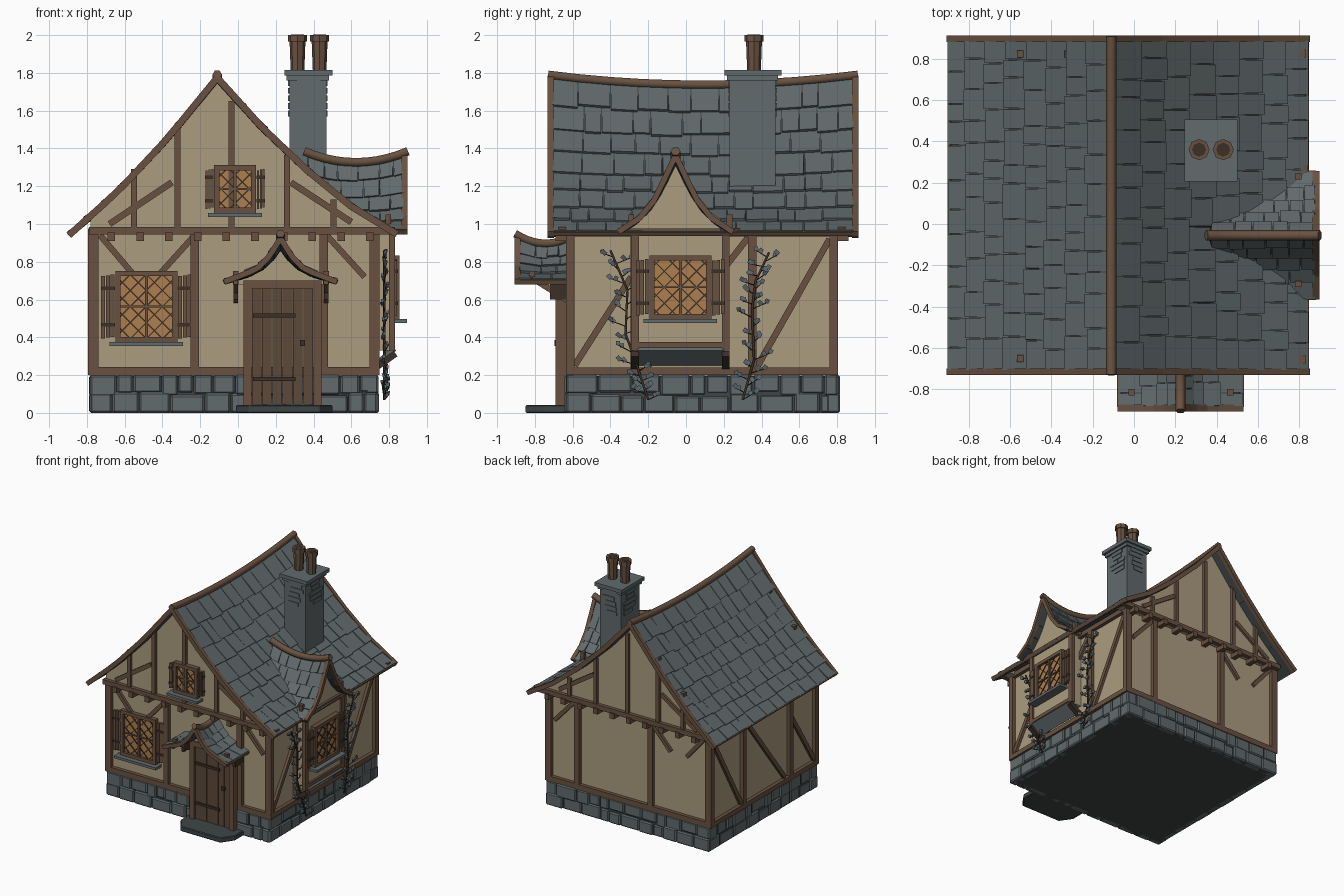
import bpy, bmesh, math, random
from mathutils import Vector, Matrix

random.seed(4)
rnd = random.uniform
if "Cube" in bpy.data.objects:
    bpy.data.objects.remove(bpy.data.objects["Cube"])


def material(name, *rgb):
    m = bpy.data.materials.new(name)
    m.use_nodes = True
    m.diffuse_color = (*rgb, 1)
    m.node_tree.nodes["Principled BSDF"].inputs["Base Color"].default_value = (*rgb, 1)
    return m


SLATE = material("slate", .12, .145, .15)
DARK = material("dark_slate", .05, .06, .062)
CREAM = material("plaster", .41, .335, .215)
WOOD = material("timber", .14, .083, .052)
DOORWOOD = material("door_wood", .11, .065, .042)
IRON = material("dark_wood", .045, .03, .022)
AMBER = material("amber_glass", .42, .21, .075)
LEAF = material("leaf", .1, .135, .155)
CUBE = [(0, 1, 3, 2), (4, 6, 7, 5), (0, 4, 5, 1), (2, 3, 7, 6), (0, 2, 6, 4), (1, 5, 7, 3)]


class Part:
    """Collects simple solids into one object; m places local wall space in the world."""
    def __init__(self, name, mat, m=Matrix()):
        self.name, self.mat, self.m, self.bm = name, mat, m, bmesh.new()

    def solid(self, pts):
        v = [self.bm.verts.new(self.m @ Vector(p)) for p in pts]
        for f in CUBE:
            self.bm.faces.new([v[i] for i in f])

    def box(self, lo, hi):
        self.solid([(x, y, z) for x in (lo[0], hi[0]) for y in (lo[1], hi[1]) for z in (lo[2], hi[2])])

    def bar(self, a, b, w, d, out=(0, -1, 0)):
        """Bar from a to b, w wide, reaching d along out."""
        a, b, o = Vector(a), Vector(b), Vector(out)
        s = (b - a).cross(o).normalized() * w / 2
        self.solid([p + i * s + o * j for p in (a, b) for i in (-1, 1) for j in (-.01, d)])

    def flat(self, a, b, w=.045, d=.03):
        """Timber lying on a wall, from (across, up) to (across, up)."""
        self.bar((a[0], 0, a[1]), (b[0], 0, b[1]), w, d)

    def prism(self, pts, offset):
        f = self.bm.faces.new([self.bm.verts.new(p) for p in pts])
        g = bmesh.ops.extrude_face_region(self.bm, geom=[f])["geom"]
        bmesh.ops.translate(self.bm, vec=offset, verts=[v for v in g if isinstance(v, bmesh.types.BMVert)])
        bmesh.ops.recalc_face_normals(self.bm, faces=self.bm.faces)

    def cyl(self, c, r1, r2, h, n=8):
        bmesh.ops.create_cone(self.bm, cap_ends=True, segments=n, radius1=r1, radius2=r2, depth=h,
                              matrix=Matrix.Translation(Vector(c) + Vector((0, 0, h / 2))))

    def done(self, bevel=0):
        bmesh.ops.recalc_face_normals(self.bm, faces=self.bm.faces)
        me = bpy.data.meshes.new(self.name)
        self.bm.to_mesh(me)
        me.materials.append(self.mat)
        ob = bpy.data.objects.new(self.name, me)
        bpy.context.collection.objects.link(ob)
        if bevel:
            mod = ob.modifiers.new("bevel", "BEVEL")
            mod.width, mod.segments = bevel, 1


def tube(name, paths, r, mat):
    cu = bpy.data.curves.new(name, "CURVE")
    cu.dimensions, cu.bevel_depth, cu.bevel_resolution, cu.use_fill_caps = "3D", r, 1, True
    for path in paths:
        s = cu.splines.new("POLY")
        s.points.add(len(path) - 1)
        for p, q in zip(s.points, path):
            p.co = (*q, 1)
    cu.materials.append(mat)
    bpy.context.collection.objects.link(bpy.data.objects.new(name, cu))


# Sagging gable roof: shingles, boards, ridge pole
def roof(name, sides, place, v0, v1, sag, rows, width, ends, pole, board):
    along = place(0, 1, 0) - place(0, 0, 0)
    tiles, under = Part(name + "_shingles", SLATE), Part(name + "_underlay", DARK)
    trim = Part(name + "_boards", WOOD)
    surfaces = []
    for prof in sides:
        def S(u, v, prof=prof):
            t = u * (len(prof) - 1)
            i = min(int(t), len(prof) - 2)
            o, z = Vector(prof[i]).lerp(Vector(prof[i + 1]), t - i)
            return place(o, v, z + sag * (2 * (v - v0) / (v1 - v0) - 1) ** 2 * (1 - u))
        surfaces.append(S)

        def slab(part, ua, ub, va, vb, lift, drop):
            c = [S(ua, va), S(ua, vb), S(ub, va), S(ub, vb)]
            n = (c[1] - c[0]).cross(c[2] - c[0]).normalized()
            n *= 1 if n.z > 0 else -1
            part.solid([p + n * k for p, l in zip(c, (.004, .004, lift, lift)) for k in (drop, l)])
        for r in range(rows):
            for k in range(6):
                step = (v1 - v0) / 6
                slab(under, r / rows, (r + 1) / rows, v0 + k * step, v0 + k * step + step, .004, -.016)
            v = v0
            while v < v1 - .001:
                e = v + width * rnd(.65, 1.35)
                e = v1 if e > v1 - width / 2 else e
                slab(tiles, r / rows, min(1, (r + 1.1 + rnd(-.06, .1)) / rows), v + .003, e - .003,
                     .018 + rnd(-.003, .004), -.003)
                v = e
        # barge boards and eave board
        for v, d in ends:
            pts = [S(i / 8, v) for i in range(9)]
            for a, b in zip(pts, pts[1:]):
                trim.bar(a, b + (b - a) * .06, board, .022, along * d)
        trim.bar(S(1, v0), S(1, v1), .024, .008, (S(1, v0) - S(.9, v0)).normalized())
    tiles.done(), under.done(), trim.done()
    line = [surfaces[0](0, v0 - .02 + (v1 - v0 + .04) * i / 10) + Vector((0, 0, .012)) for i in range(11)]
    tube(name + "_ridge_pole", [line], pole, WOOD)
    return surfaces


def gable(name, surf, v, depth, base, lo, hi, axis):
    """Plaster infill under a roof, clipped to lo..hi."""
    def clip(p):
        p = p - Vector((0, 0, .012))
        p[axis], p.z = min(max(p[axis], lo), hi), max(p.z, base + .005)
        return p
    pts = [clip(surf[0](i / 8, v)) for i in range(8, -1, -1)] + [clip(surf[1](i / 8, v)) for i in range(1, 9)]
    ends = [pts[0].copy(), pts[-1].copy()]
    for e in ends:
        e.z = base
    w = Part(name, CREAM)
    w.prism([ends[0]] + pts + [ends[1]], depth)
    w.done()


main = roof("main_roof", [[(-.11, 1.725), (-.373, 1.42), (-.637, 1.155), (-.89, .945)],
                          [(-.11, 1.725), (.127, 1.475), (.365, 1.26), (.6, 1.08), (.835, .95)]],
            lambda o, v, z: Vector((o, v, z)), -.71, .89, .05, 8, .13, [(-.71, -1), (.89, 1)], .026, .036)
gable("front_gable", main, -.645, (0, .08, 0), .95, -.78, .79, 0)
gable("back_gable", main, .815, (0, -.08, 0), .95, -.78, .79, 0)

DC = -.055
prof = [(0, 1.315), (.055, 1.21), (.115, 1.1), (.19, 1.02), (.3, .96)]
dormer = roof("dormer_roof", [prof, [(-o, z) for o, z in prof]], lambda o, v, z: Vector((v, DC + o, z)),
              .37, .88, .05, 5, .1, [(.875, 1)], .026, .03)
gable("dormer_gable", dormer, .82, (-.1, 0, 0), .95, DC - .29, DC + .29, 1)
prof = [(0, .885), (.06, .8), (.13, .745), (.295, .695)]
porch = roof("porch_roof", [prof, [(-o, z) for o, z in prof]], lambda o, v, z: Vector((.225 + o, v, z)),
             -.885, -.6, .04, 4, .09, [(-.885, -1)], .024, .03)
gable("porch_gable", porch, -.68, (0, .07, 0), .68, .0, .45, 0)

# Plaster walls and projecting window bay
w = Part("walls", CREAM)
w.box((-.765, -.605, .15), (.72, .775, 1))
w.box((.7, -.27, .33), (.815, .21, .97))
w.done()

# Stone footing
core = Part("footing_core", DARK)
core.box((-.775, -.625, 0), (.73, .795, .195))
core.done()
stones = Part("footing_stones", SLATE)
for fixed, lo, hi, axis in ((-.61, -.785, .74, 0), (.78, -.785, .74, 0), (-.755, -.635, .805, 1), (.71, -.635, .805, 1)):
    for row in range(2):
        p = lo
        while p < hi - .001:
            e = p + rnd(.08, .19)
            e = hi if e > hi - .07 else e
            d, h = .03 + rnd(-.008, .006), rnd(-.012, .012)
            a, b = [p + .002, fixed - d], [e - .002, fixed + d]
            if axis:
                a.reverse(), b.reverse()
            stones.box((*a, 0 if not row else .1 + h), (*b, .098 + h if not row else .2))
            p = e
stones.done(.009)

# Timber framing, each wall in local space: x across, z up, -y outward
front = Matrix.Translation((0, -.605, 0))
back = Matrix.Translation((0, .775, 0)) @ Matrix.Scale(-1, 4, (0, 1, 0))
right = Matrix.Translation((.72, 0, 0)) @ Matrix.Rotation(math.pi / 2, 4, "Z")
left = Matrix.Translation((-.765, 0, 0)) @ Matrix.Scale(-1, 4, (1, 0, 0)) @ Matrix.Rotation(math.pi / 2, 4, "Z")
for name, m in (("front", front), ("back", back)):
    t = Part(name + "_timbers", WOOD, m)
    for x in (-.762, -.228, .455, .718):
        t.flat((x, .2), (x, .95))
    t.flat((-.785, .22), (.742, .22))
    for a, b in (((-.73, .94), (-.56, .74)), ((-.23, .94), (-.41, .74)), ((.47, .94), (.67, .72))):
        t.flat(a, b, .032, .022)
    for i in range(10):
        x = -.67 + i * .152
        t.box((x - .02, -.085, .91), (x + .02, 0, .955))
    t.m = m @ Matrix.Translation((0, -.04, 0))
    t.flat((-.79, .965), (.83, .965), .04)
    for x, z in ((-.55, 1.29), (-.32, 1.52), (-.035, 1.65), (.26, 1.365), (.505, 1.13)):
        t.flat((x, .97), (x, z), .032, .024)
    for a, b in (((-.68, 1), (-.35, 1.22)), ((.28, 1.22), (.6, 1.01))):
        t.flat(a, b, .034, .018)
    t.done()
for name, m in (("right", right), ("left", left)):
    t = Part(name + "_timbers", WOOD, m)
    for y in (-.612, -.272, .35, .782):
        t.flat((y, .2), (y, .97))
    for z in (.22, .955):
        t.flat((-.635, z), (.805, z), .04)
    for a, b in (((-.59, .25), (-.29, .72)), ((.38, .25), (.76, .92)), ((-.2, .25), (.33, .93))):
        t.flat(a, b, .034, .022)
    t.done()

# Bay frame, sloping apron and brackets
t = Part("bay_frame", WOOD)
for y in (-.27, .21):
    t.box((.8, y - .02, .33), (.83, y + .02, .95))
t.box((.8, -.345, .945), (.84, .285, .975))
t.box((.8, -.27, .345), (.83, .21, .375))
for y in (-.29, .23):
    t.box((.78, y - .015, .96), (.81, y + .015, 1.05))
t.done()
t = Part("bay_apron", SLATE)
t.bar((.825, -.03, .345), (.735, -.03, .265), .46, .02, (.66, 0, -.75))
t.done()
t = Part("bay_brackets", IRON)
for y in (-.27, .21):
    t.bar((.83, y, .32), (.73, y, .25), .04, .025, (.57, 0, -.82))
t.done()


# Leaded window with shutters and sill
def window(name, m, w, h, shutter, pitch):
    glass, frame = Part(name + "_glass", AMBER, m), Part(name + "_frame", WOOD, m)
    lead, sill = Part(name + "_lead", IRON, m), Part(name + "_sill", SLATE, m)
    x, z = w / 2, h / 2
    glass.box((-x, -.014, -z), (x, .01, z))
    for s in (-1, 1):
        frame.flat((s * x, -z - .014), (s * x, z + .014), .028, .035)
        frame.flat((-x, s * z), (x, s * z), .028, .035)
        edge = s * (x + .016 + shutter / 2)
        for i in (-1, 0, 1):
            c = edge + i * shutter / 3
            frame.flat((c, -z + .01 + i * .004), (c, z - .01 + i * .004), shutter / 3 - .004, .022)
        for k in (-.55, .55):
            lead.flat((edge - shutter / 2, k * z), (edge + shutter / 2, k * z), .018, .028)
        # diagonal lead strips clipped to the pane
        n = int((w + h) / pitch) + 1
        for i in range(-n, n + 1):
            c = i * pitch
            lo, hi = max(-x, c - z), min(x, c + z)
            if hi - lo > .01:
                lead.flat((lo, s * (c - lo)), (hi, s * (c - hi)), .007, .02)
    frame.flat((0, -z), (0, z), .016, .028)
    frame.flat((-x, 0), (x, 0), .009, .024)
    sill.box((-x - .045, -.075, -z - .035), (x + .045, 0, -z - .014))
    for p in (glass, frame, lead, sill):
        p.done()


window("front_window", front @ Matrix.Translation((-.485, 0, .563)), .3, .35, .075, .085)
window("gable_window", front @ Matrix.Translation((-.015, -.045, 1.185)), .195, .225, .045, .075)
window("bay_window", right @ Matrix.Translation((-.03, -.1, .665)), .3, .31, .07, .085)

# Door, frame, ironwork and step
t = Part("door_frame", WOOD)
for x in (.03, .4):
    t.box((x, -.69, .03), (x + .042, -.6, .69))
t.box((.03, -.69, .655), (.442, -.6, .7))
t.done()
t = Part("door_planks", DOORWOOD)
for i in range(6):
    t.box((.073 + i * .0545, -.672 - (i % 2) * .003, .045), (.124 + i * .0545, -.6, .655))
t.done()
t = Part("door_ironwork", IRON)
for z in (.17, .505):
    t.box((.08, -.686, z), (.305, -.66, z + .02))
t.box((.328, -.695, .355), (.355, -.66, .385))
for x in (-.012, .466):
    t.box((x - .012, -.72, .6), (x + .012, -.6, .7))
t.done()
t = Part("porch_braces", WOOD)
for x in (-.012, .466):
    t.bar((x, -.62, .6), (x, -.78, .7), .024, .024, (0, -.5, -.8))
    t.box((x - .015, -.83, .68), (x + .015, -.8, .75))
    t.box((x - .013, -.86, .68), (x + .013, -.6, .705))
t.done()
t = Part("door_step", DARK)
t.prism([(-.01, -.62, 0), (-.01, -.75, 0), (.06, -.85, 0), (.43, -.85, 0), (.5, -.75, 0), (.5, -.62, 0)], (0, 0, .042))
t.done(.006)

# Chimney
t = Part("chimney", SLATE)
t.box((.272, .23, 1.15), (.468, .475, 1.79))
t.box((.245, .205, 1.785), (.5, .505, 1.815))
t.box((.258, .218, 1.76), (.482, .488, 1.79))
for i in range(14):
    z, y, x = 1.57 + i % 5 * .04, rnd(.25, .38), rnd(.28, .38)
    t.box((.266, y, z), (.474, y + .08, z + .03))
    t.box((x, .224, z), (x + .07, .481, z + .03))
t.done()
t = Part("chimney_pots", WOOD)
for x in (.315, .432):
    t.cyl((x, .36, 1.81), .036, .042, .155)
    t.cyl((x, .36, 1.965), .051, .051, .035)
t.done()
t = Part("chimney_pot_holes", IRON)
for x in (.315, .432):
    t.cyl((x, .36, 1.99), .034, .034, .012)
t.done()

# Climbing vines on the right wall
for name, stem in (("front_vine", [(-.2, .07), (-.25, .22), (-.32, .42), (-.31, .65), (-.4, .86)]),
                   ("back_vine", [(.3, .07), (.36, .28), (.35, .55), (.37, .7), (.44, .85)])):
    path = [Vector((.775, y, z)) for y, z in stem]
    twigs, leaves = [], Part(name + "_leaves", LEAF)
    for i in range(24):
        k, f = divmod(i / 6, 1)
        a = path[int(k)].lerp(path[int(k) + 1], f)
        d = Vector((rnd(-.01, .025), (-1) ** i * rnd(.03, .085), rnd(.01, .045)))
        twigs.append([a, a + d])
        for e in (a + d, a + d * .7):
            tip = e + Vector((rnd(-.01, .01), rnd(-.025, .025), .02))
            leaves.bar(e, tip, .022, .004, (1, 0, 0))
    leaves.done()
    tube(name + "_stem", [path], .007, IRON)
    tube(name + "_twigs", twigs, .003, IRON)
